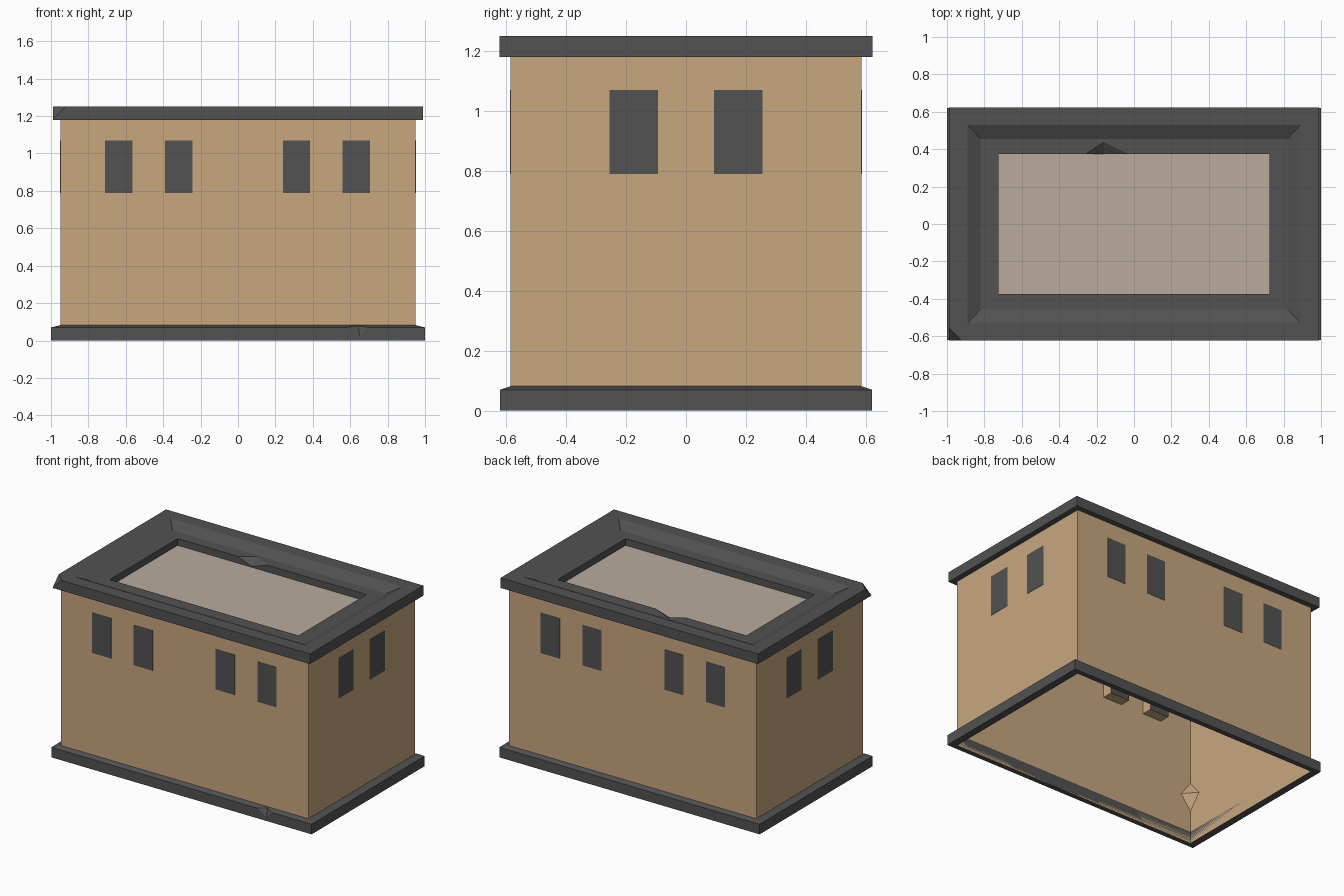
import bpy, bmesh
from mathutils import Vector

if "Cube" in bpy.data.objects:
    bpy.data.objects.remove(bpy.data.objects["Cube"])


def material(name, rgb):
    m = bpy.data.materials.new(name)
    m.diffuse_color = (*rgb, 1)
    m.use_nodes = True
    m.node_tree.nodes["Principled BSDF"].inputs["Base Color"].default_value = m.diffuse_color
    return m


TAN = material("tan wall", (0.58, 0.39, 0.215))
DARK = material("dark grey trim", (0.084, 0.084, 0.084))
BEIGE = material("beige roof", (0.49, 0.41, 0.34))


def finish(name, bm, *mats):
    bmesh.ops.recalc_face_normals(bm, faces=bm.faces[:])
    me = bpy.data.meshes.new(name)
    bm.to_mesh(me)
    bm.free()
    for m in mats:
        me.materials.append(m)
    ob = bpy.data.objects.new(name, me)
    bpy.context.collection.objects.link(ob)
    return ob


def ring(profile, closed=True):
    """Sweep (half x, half y, z) points round a rectangle."""
    bm = bmesh.new()
    loops = [[bm.verts.new((sx * x, sy * y, z))
              for sx, sy in ((-1, -1), (1, -1), (1, 1), (-1, 1))]
             for x, y, z in profile]
    n = len(loops)
    for i in range(n if closed else n - 1):
        a, b = loops[i], loops[(i + 1) % n]
        for k in range(4):
            j = (k + 1) % 4
            bm.faces.new((a[k], a[j], b[j], b[k]))
    return bm


def hull(name, points, mat):
    bm = bmesh.new()
    for p in points:
        bm.verts.new(p)
    bmesh.ops.convex_hull(bm, input=bm.verts[:])
    return finish(name, bm, mat)


def chip(target, points):
    """Cut a small broken notch out of a part."""
    cutter = hull(target.name + "_chip_cutter", points, DARK)
    cutter.hide_render = True
    cutter.hide_viewport = True
    mod = target.modifiers.new("chip", 'BOOLEAN')
    mod.operation = 'DIFFERENCE'
    mod.solver = 'EXACT'
    mod.object = cutter


WX, WY = 0.95, 0.585

# Walls: open tube
finish("walls", ring([(WX, WY, 0.0), (WX, WY, 1.19)], closed=False), TAN)

# Base trim with sloped top and a chip in the front
base = finish("base_trim", ring([(WX, WY, 0), (1.0, 0.62, 0), (1.0, 0.62, 0.07),
                                 (WX, WY, 0.082)]), DARK)
chip(base, [(0.55, -0.63, 0.075), (0.72, -0.63, 0.075),
            (0.655, -0.63, 0.004), (0.64, -0.588, 0.09)])

# Roof rim: overhang, flat top, inner slope, step and drop to the roof
bm = ring([(0.94, 0.575, 1.18), (0.988, 0.622, 1.18), (0.988, 0.622, 1.25),
           (0.89, 0.53, 1.25), (0.82, 0.455, 1.213), (0.725, 0.373, 1.213),
           (0.725, 0.373, 1.16), (0.94, 0.575, 1.16)])
# broken corner at front left
bmesh.ops.bisect_plane(bm, geom=bm.verts[:] + bm.edges[:] + bm.faces[:],
                       plane_co=Vector((-0.988, -0.555, 1.25)),
                       plane_no=Vector((-1, -1, 1)), clear_outer=True)
bmesh.ops.holes_fill(bm, edges=[e for e in bm.edges if e.is_boundary], sides=0)
rim = finish("roof_rim", bm, DARK)
chip(rim, [(-0.29, 0.365, 1.22), (0.01, 0.365, 1.22),
           (-0.16, 0.45, 1.22), (-0.16, 0.365, 1.168)])

# Sunken flat roof
bm = bmesh.new()
bm.faces.new([bm.verts.new((x, y, 1.166)) for x, y in
              ((-0.73, -0.378), (0.73, -0.378), (0.73, 0.378), (-0.73, 0.378))])
finish("flat_roof", bm, BEIGE)


# Windows: dark panes flush outside, tan boxed sides inside
def window(name, axis, sign, along, width):
    wall = WY if axis == 1 else WX
    bm = bmesh.new()
    bmesh.ops.create_cube(bm, size=1)
    for v in bm.verts:
        u = along + v.co.x * width
        d = sign * (wall + 0.002 - (0.5 - v.co.y) * 0.074)
        z = 0.93 + v.co.z * 0.28
        v.co = (u, d, z) if axis == 1 else (d, u, z)
    bm.normal_update()
    for f in bm.faces:
        f.material_index = 1 if abs(f.normal[axis]) > 0.5 else 0
    finish(name, bm, TAN, DARK)


for sign, side in ((-1, "front"), (1, "back")):
    for i, x in enumerate((-0.637, -0.317, 0.313, 0.633)):
        window(f"{side}_window_{i + 1}", 1, sign, x, 0.146)
for sign, side in ((-1, "left"), (1, "right")):
    for i, y in enumerate((-0.175, 0.175)):
        window(f"{side}_window_{i + 1}", 0, sign, y, 0.162)

# Small corner patch inside the walls
c = 0.001
hull("inner_corner_patch", [(-WX + c, -WY + c, 0.23), (-WX + c, -WY + c, 0.43),
                            (-WX + 0.075, -WY + c, 0.33),
                            (-WX + c, -WY + 0.085, 0.33)], TAN)
